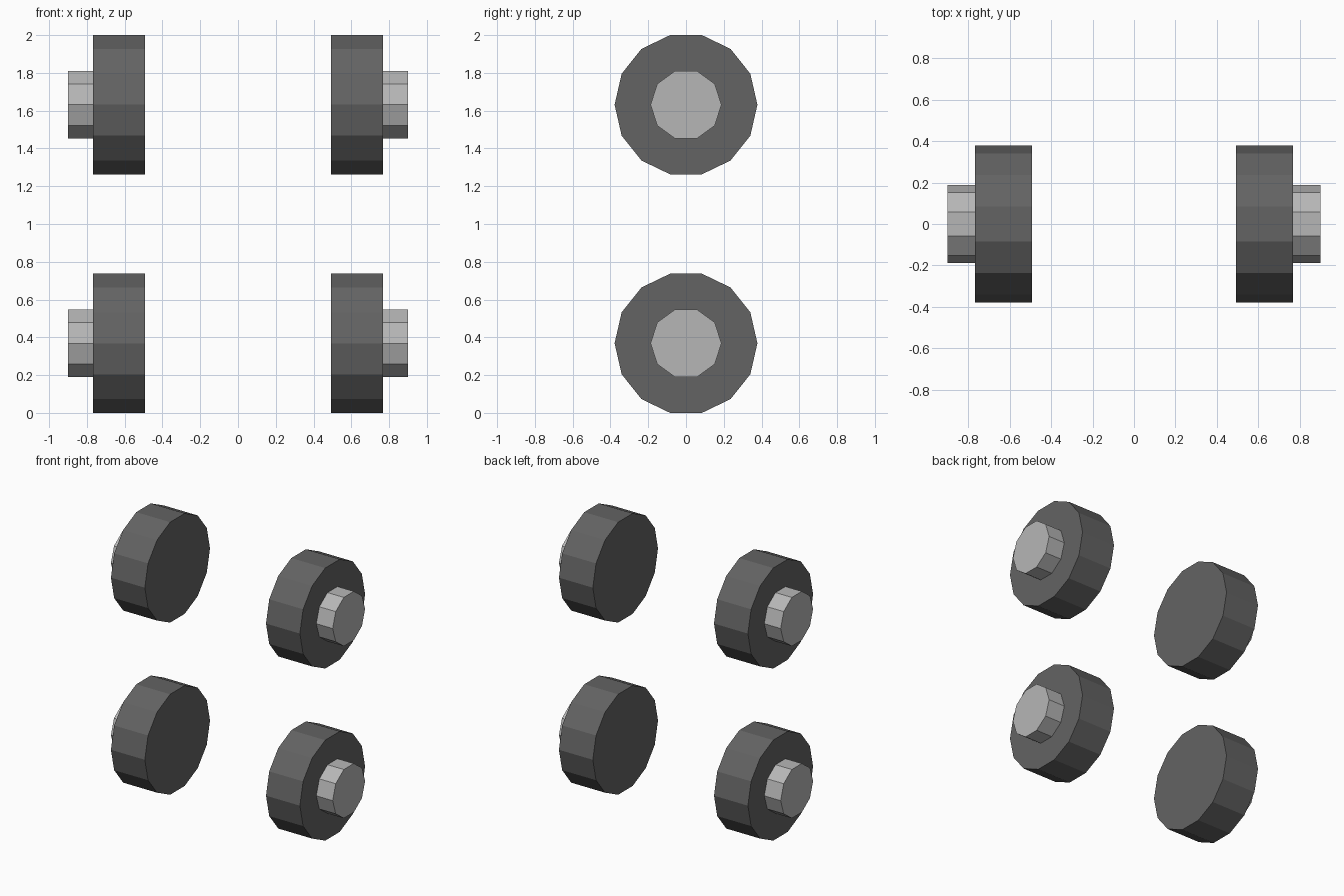
import bpy
import math
from mathutils import Matrix

if "Cube" in bpy.data.objects:
    bpy.data.objects.remove(bpy.data.objects["Cube"])


def material(name, value):
    mat = bpy.data.materials.new(name)
    mat.diffuse_color = (value, value, value, 1)
    mat.use_nodes = True
    mat.node_tree.nodes["Principled BSDF"].inputs["Base Color"].default_value = mat.diffuse_color
    return mat


RUBBER = material("dark grey rubber", 0.125)
METAL = material("light grey metal", 0.47)

TYRE_SIDES, TYRE_RADIUS = 14, 0.378
HUB_SIDES, HUB_RADIUS = 10, 0.188
AXLE = TYRE_RADIUS * math.cos(math.pi / TYRE_SIDES)  # tyre rests on a flat facet


def disc(name, sides, radius, x_in, x_out, side, z, mat):
    """Low-poly cylinder along x with corners pointing to +/-y."""
    bpy.ops.mesh.primitive_cylinder_add(vertices=sides, radius=radius, depth=x_out - x_in)
    obj = bpy.context.object
    obj.name = name
    # primitive's first corner is on +y, so turning about y keeps it there
    obj.data.transform(Matrix.Rotation(math.pi / 2, 4, 'Y'))
    obj.location = (side * (x_in + x_out) / 2, 0, z)
    obj.data.materials.append(mat)
    return obj


# Four wheels: left and right, lower and upper
for side, side_name in ((-1, "left"), (1, "right")):
    for z, level in ((AXLE, "lower"), (2 - AXLE, "upper")):
        label = f"{level}_{side_name}"
        # Tyre
        disc(f"tyre_{label}", TYRE_SIDES, TYRE_RADIUS, 0.492, 0.767, side, z, RUBBER)
        # Hub on the outer face
        disc(f"hub_{label}", HUB_SIDES, HUB_RADIUS, 0.767, 0.90, side, z, METAL)
